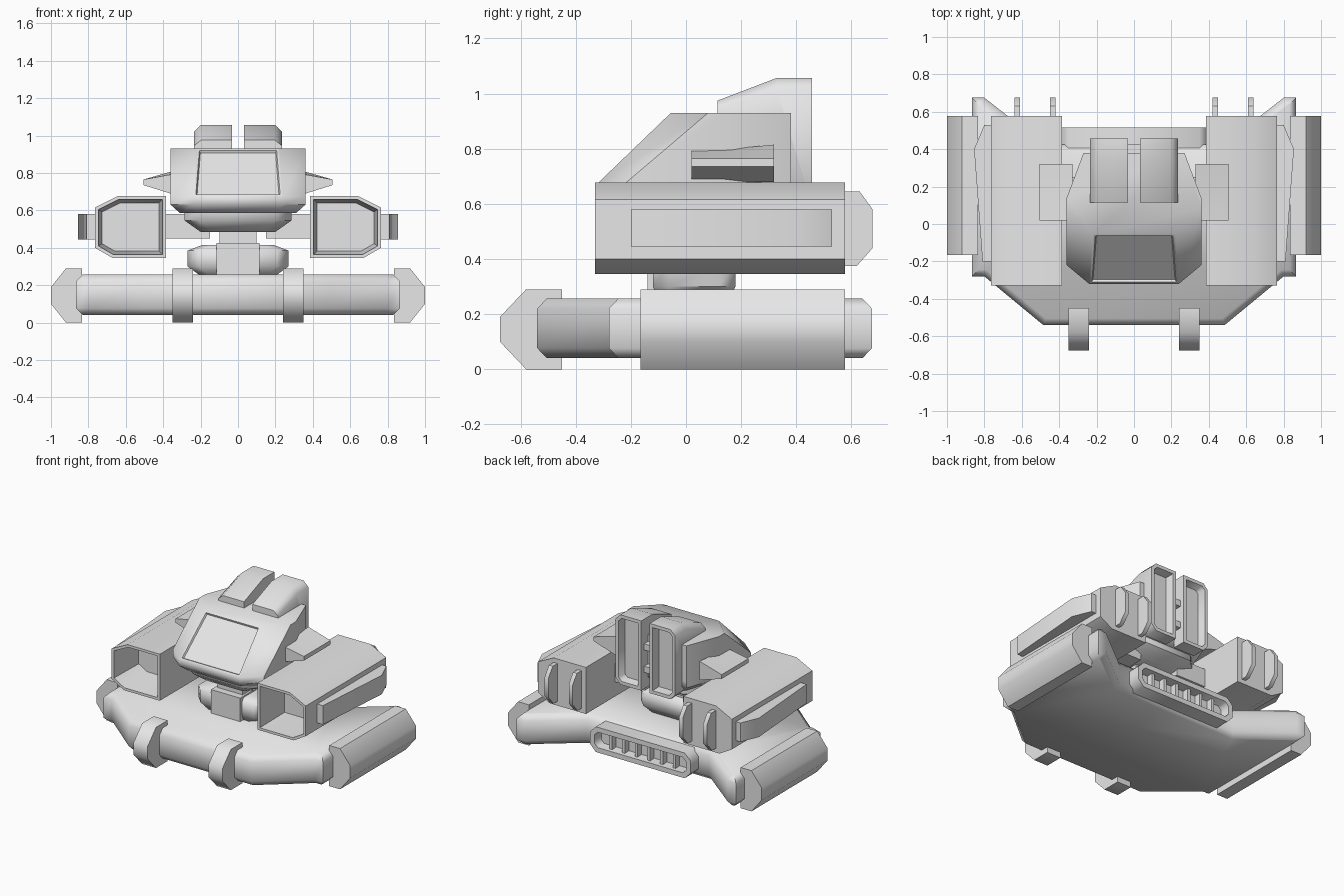
import bpy, bmesh, math
from mathutils import Vector

if "Cube" in bpy.data.objects:
    bpy.data.objects.remove(bpy.data.objects["Cube"])

grey = bpy.data.materials.new("plain_grey")
grey.use_nodes = True
grey.diffuse_color = (0.8, 0.8, 0.8, 1)
grey.node_tree.nodes["Principled BSDF"].inputs["Base Color"].default_value = (0.8, 0.8, 0.8, 1)


def recess(bm, direction, steps):
    """Inset the outermost flat faces on one side; steps are (thickness, depth)."""
    d = Vector(direction)
    facing = [f for f in bm.faces if f.normal.dot(d) > 0.98]
    far = max(f.calc_center_median().dot(d) for f in facing)
    faces = [f for f in facing if f.calc_center_median().dot(d) > far - 0.001]
    for thickness, depth in steps:
        bmesh.ops.inset_region(bm, faces=faces, thickness=thickness, depth=depth,
                               use_even_offset=True, use_boundary=True)


def loft(name, rings, mirror=False, recesses=(), angle=50):
    """Skin equal-length rings of 3D points and cap both ends."""
    bm = bmesh.new()
    loops = [[bm.verts.new(p) for p in ring] for ring in rings]
    n = len(loops[0])
    for a, b in zip(loops, loops[1:]):
        for i in range(n):
            j = (i + 1) % n
            bm.faces.new((a[i], a[j], b[j], b[i]))
    bm.faces.new(loops[0])
    bm.faces.new(loops[-1])
    bmesh.ops.recalc_face_normals(bm, faces=bm.faces)
    bm.normal_update()
    for direction, steps in recesses:
        recess(bm, direction, steps)
        bm.normal_update()
    mesh = bpy.data.meshes.new(name)
    bm.to_mesh(mesh)
    bm.free()
    mesh.materials.append(grey)
    obj = bpy.data.objects.new(name, mesh)
    bpy.context.collection.objects.link(obj)
    if mirror:
        obj.modifiers.new("Mirror", 'MIRROR')
    bpy.ops.object.select_all(action='DESELECT')
    obj.select_set(True)
    bpy.context.view_layer.objects.active = obj
    bpy.ops.object.shade_smooth_by_angle(angle=math.radians(angle))
    return obj


def along_x(pts, x):
    return [(x, a, b) for a, b in pts]


def along_y(pts, y):
    return [(a, y, b) for a, b in pts]


def along_z(pts, z):
    return [(a, b, z) for a, b in pts]


def both(half):
    """Complete a half outline (x > 0) with its mirrored points."""
    return half + [(-x, y) for x, y in reversed(half)]


def rect(a0, a1, b0, b1):
    return [(a0, b0), (a1, b0), (a1, b1), (a0, b1)]


def box(name, x0, x1, y0, y1, z0, z1, mirror=False):
    return loft(name, [along_z(rect(x0, x1, y0, y1), z0), along_z(rect(x0, x1, y0, y1), z1)], mirror)


# Flat hull with chamfered rim and two swept rear wings
plan = both([(0.485, -0.54), (0.80, -0.28), (0.866, -0.28), (0.866, 0.675),
             (0.80, 0.675), (0.48, 0.425)])
rim = [(0.035, 0.037)]
loft("hull", [along_z(plan, 0.077), along_z(plan, 0.22)],
     recesses=[((0, 0, 1), rim), ((0, 0, -1), rim)])

# Armoured side pods
pod = [(0.835, 0), (0.92, 0), (1.0, 0.1), (1.0, 0.19), (0.92, 0.29), (0.835, 0.29)]
loft("side_pods", [along_y(pod, -0.165), along_y(pod, 0.577)], True)

# Front bumper claws
claw = [(-0.45, 0), (-0.58, 0.0), (-0.675, 0.1), (-0.675, 0.19), (-0.58, 0.29), (-0.45, 0.29)]
loft("front_claws", [along_x(claw, 0.24), along_x(claw, 0.35)], True)

# Rear grille with a recess and upright bars
grille = both([(0.35, 0.06), (0.395, 0.105), (0.395, 0.195), (0.35, 0.24)])
loft("rear_grille", [along_y(grille, 0.40), along_y(grille, 0.515)],
     recesses=[((0, 1, 0), [(0.035, 0), (0.004, -0.07)])])
for i in range(6):
    x = -0.25 + 0.1 * i
    box(f"grille_bar_{i + 1}", x - 0.011, x + 0.011, 0.44, 0.49, 0.09, 0.21)

# Engines with deep front intakes
engine = [(0.385, 0.345), (0.67, 0.345), (0.765, 0.40), (0.765, 0.615), (0.64, 0.677), (0.385, 0.677)]
loft("engines", [along_y(engine, -0.33), along_y(engine, 0.577)], True,
     [((0, -1, 0), [(0.018, 0), (0.02, -0.25)])])

# Blades behind the engines
blade = [(0.55, 0.375), (0.62, 0.375), (0.677, 0.44), (0.677, 0.58), (0.63, 0.645), (0.55, 0.645)]
for name, x in (("inner", 0.435), ("outer", 0.625)):
    loft(name + "_engine_blades", [along_x(blade, x - 0.015), along_x(blade, x + 0.015)], True)

# Tapered rails on the outer engine sides
rail = [(0.75, -0.20), (0.81, -0.20), (0.855, 0.40), (0.80, 0.53), (0.75, 0.53)]
loft("engine_rails", [along_z(rail, 0.445), along_z(rail, 0.58)], True)

# Arms joining the engines to the turret
box("engine_arms", 0.15, 0.40, 0.02, 0.25, 0.45, 0.58, True)

# Turret base, front block, neck and collar
def octagon(hx, y0, y1, c):
    return both([(hx - c, y0), (hx, y0 + c), (hx, y1 - c), (hx - c, y1)])

loft("turret_base", [along_z(octagon(0.20, -0.10, 0.15, 0.05), 0.25),
                     along_z(octagon(0.27, -0.12, 0.18, 0.06), 0.30),
                     along_z(octagon(0.27, -0.12, 0.18, 0.06), 0.385),
                     along_z(octagon(0.19, -0.10, 0.16, 0.05), 0.415)])
box("turret_front_block", -0.115, 0.115, -0.14, 0.10, 0.25, 0.425)
box("turret_neck", -0.10, 0.10, -0.09, 0.14, 0.41, 0.51)
loft("turret_collar", [along_z(octagon(0.20, -0.15, 0.24, 0.06), 0.485),
                       along_z(octagon(0.285, -0.22, 0.32, 0.08), 0.545),
                       along_z(octagon(0.285, -0.22, 0.32, 0.08), 0.60)])

# Cabin with a sloping windscreen
floor = both([(0.20, -0.27), (0.31, -0.18), (0.31, 0.11), (0.23, 0.34)])
sill = both([(0.24, -0.32), (0.36, -0.22), (0.36, 0.14), (0.27, 0.38)])
roof = both([(0.22, -0.055), (0.36, 0.08), (0.36, 0.14), (0.27, 0.38)])
loft("cabin", [along_z(floor, 0.585), along_z(sill, 0.63), along_z(sill, 0.675), along_z(roof, 0.93)],
     recesses=[((0, -0.69, 0.725), [(0.014, 0), (0.006, -0.012)])])

# Wedge ears on the cabin sides
root = [(0.02, 0.68), (0.32, 0.68), (0.32, 0.815), (0.17, 0.80), (0.02, 0.797)]
tip = [(0.02, 0.735), (0.32, 0.735), (0.32, 0.765), (0.17, 0.765), (0.02, 0.765)]
loft("cabin_ears", [along_x(root, 0.33), along_x(tip, 0.505)], True)

# Twin roof ducts running down the back, open to the rear
duct = [(0.115, 0.90), (0.115, 0.975), (0.33, 1.057), (0.457, 1.057),
        (0.457, 0.56), (0.36, 0.56), (0.36, 0.90)]
duct_edge = [(0.115, 0.90), (0.115, 0.945), (0.33, 1.02), (0.457, 1.02),
             (0.457, 0.60), (0.36, 0.60), (0.36, 0.90)]
loft("roof_ducts", [along_x(duct, 0.033), along_x(duct, 0.198), along_x(duct_edge, 0.235)], True,
     [((0, 1, 0), [(0.024, 0), (0.008, -0.06)])])
for name, z in (("lower", 0.70), ("upper", 0.86)):
    box(name + "_duct_link", -0.045, 0.045, 0.37, 0.425, z - 0.022, z + 0.022)
